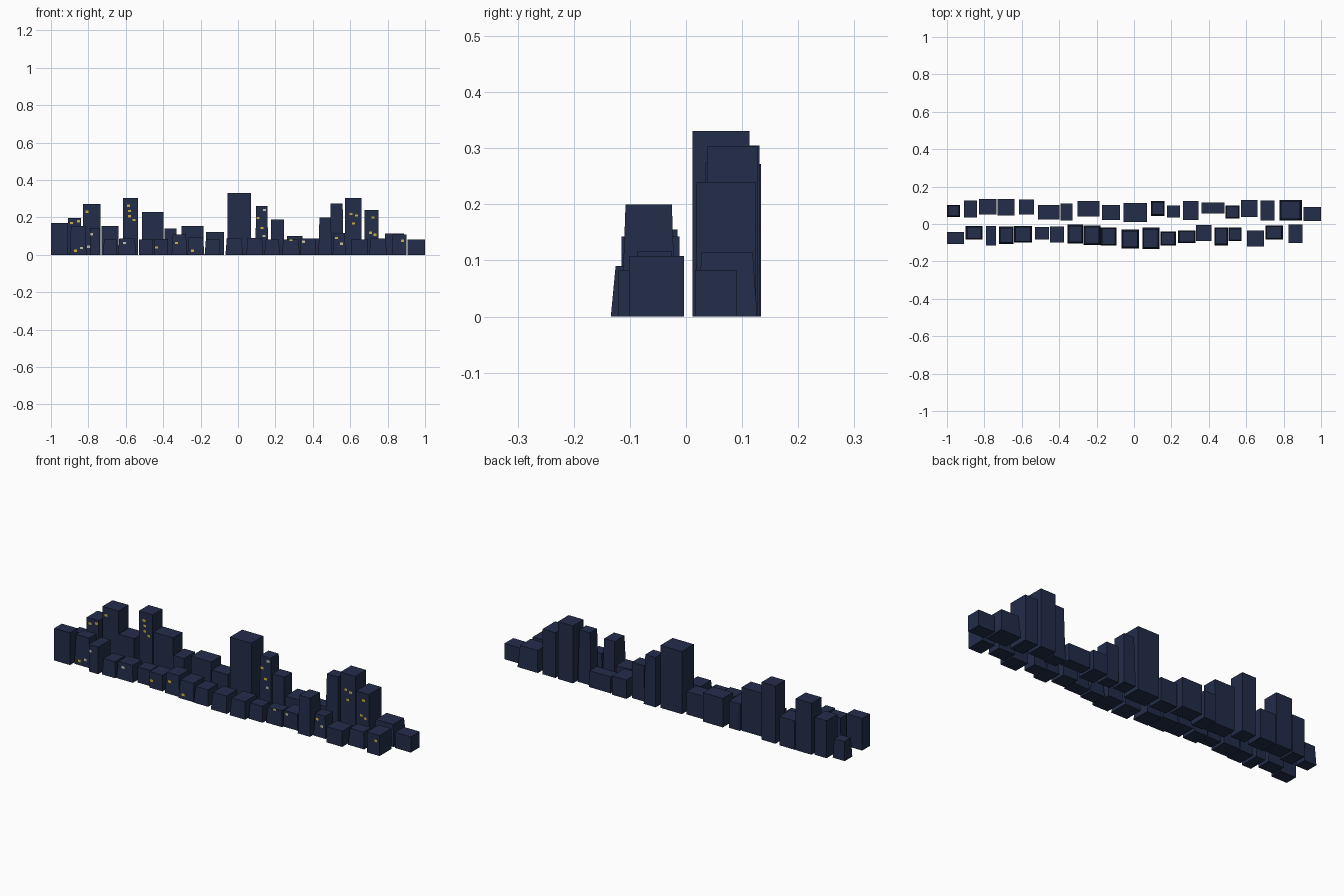
import bpy, bmesh

TAPER = 0.85  # top size of the tapered towers


def material(name, rgb):
    m = bpy.data.materials.new(name)
    m.diffuse_color = (*rgb, 1)
    return m


NAVY = material("night navy", (0.017, 0.026, 0.068))
GOLD = material("window gold", (0.62, 0.42, 0.05))
PALE = material("window cream", (0.55, 0.52, 0.36))

# Each building: x0, x1, y0, y1, height, optional "t" for tapered
BACK = [
    (-1, -.93, .038, .102, .10, "t"), (-.91, -.84, .035, .125, .198),
    (-.828, -.735, .05, .134, .272), (-.73, -.64, .045, .134, .153),
    (-.615, -.535, .05, .131, .305), (-.513, -.397, .025, .102, .23),
    (-.392, -.328, .018, .11, .142), (-.302, -.185, .04, .124, .153),
    (-.17, -.075, .022, .102, .122), (-.055, .07, .012, .113, .331),
    (.092, .162, .044, .122, .26, "t"), (.176, .246, .035, .1, .19),
    (.262, .345, .022, .124, .10), (.36, .485, .056, .116, .087),
    (.49, .565, .03, .098, .275, "t"), (.573, .66, .038, .127, .304),
    (.677, .752, .019, .125, .239), (.778, .897, .02, .127, .114, "t"),
    (.907, 1, .016, .09, .083)]
FRONT = [
    (-1, -.908, -.108, -.044, .17), (-.9, -.81, -.083, -.01, .155, "t"),
    (-.792, -.738, -.115, -.012, .143), (-.722, -.645, -.106, -.014, .083, "t"),
    (-.642, -.545, -.1, -.01, .088, "t"), (-.53, -.455, -.083, -.016, .083),
    (-.45, -.373, -.098, -.014, .085), (-.355, -.272, -.104, -.004, .108, "t"),
    (-.27, -.18, -.113, -.008, .095, "t"), (-.178, -.094, -.116, -.018, .085, "t"),
    (-.067, .026, -.131, -.03, .09, "t"), (.045, .135, -.134, -.02, .09, "t"),
    (.141, .224, -.114, -.04, .083, "t"), (.235, .33, -.102, -.034, .083, "t"),
    (.332, .414, -.092, -.006, .087), (.43, .502, -.115, -.018, .2, "t"),
    (.506, .576, -.092, -.02, .117, "t"), (.603, .694, -.12, -.034, .083),
    (.702, .796, -.083, -.008, .088, "t"), (.825, .9, -.102, -.004, .108)]

# Lit windows: x and z of the centre
GOLD_WINDOWS = [
    (-.89, .17), (-.852, .18), (-.807, .23), (-.87, .022), (-.585, .262),
    (-.58, .235), (-.58, .206), (-.556, .187), (-.437, .04), (-.33, .064),
    (-.243, .022), (.107, .197), (.128, .144), (.283, .08), (.526, .09),
    (.604, .219), (.633, .211), (.617, .168), (.722, .2), (.708, .118),
    (.732, .107), (.879, .075)]
PALE_WINDOWS = [
    (-.836, .037), (-.798, .043), (-.783, .11), (-.606, .064),
    (.142, .24), (.139, .101), (.35, .07), (.553, .059)]


def building(name, spec):
    x0, x1, y0, y1, h = spec[:5]
    s = TAPER if "t" in spec else 1
    bm = bmesh.new()
    bmesh.ops.create_cube(bm, size=1)
    for v in bm.verts:
        k = s if v.co.z > 0 else 1
        v.co = ((x0 + x1) / 2 + v.co.x * (x1 - x0) * k,
                (y0 + y1) / 2 + v.co.y * (y1 - y0) * k,
                h if v.co.z > 0 else 0)
    make_object(name, bm, NAVY)


def make_object(name, bm, mat):
    me = bpy.data.meshes.new(name)
    bm.to_mesh(me)
    bm.free()
    me.materials.append(mat)
    bpy.context.collection.objects.link(bpy.data.objects.new(name, me))


def front_y(spec, z):
    """Depth of a building's front wall at height z."""
    y0, y1, h = spec[2:5]
    s = TAPER if "t" in spec else 1
    return (y0 + y1) / 2 - (y1 - y0) / 2 * (1 + (s - 1) * z / h)


def windows(name, spots, mat):
    bm = bmesh.new()
    w, t = 0.008, 0.006
    for x, z in spots:
        # the nearest wall that covers this spot
        hits = [b for b in FRONT + BACK if b[0] < x < b[1] and z < b[4]]
        if not hits:
            continue
        b = min(hits, key=lambda c: front_y(c, z))
        bm.faces.new([bm.verts.new((x + sx * w, front_y(b, z + sz * t) - 0.001, z + sz * t))
                      for sx, sz in ((-1, -1), (1, -1), (1, 1), (-1, 1))])
    make_object(name, bm, mat)


# Two rows of city blocks
for row, specs in (("back", BACK), ("front", FRONT)):
    for i, spec in enumerate(specs, 1):
        building(f"{row}_building_{i}", spec)

# Lit windows on the front walls
windows("gold_windows", GOLD_WINDOWS, GOLD)
windows("cream_windows", PALE_WINDOWS, PALE)
